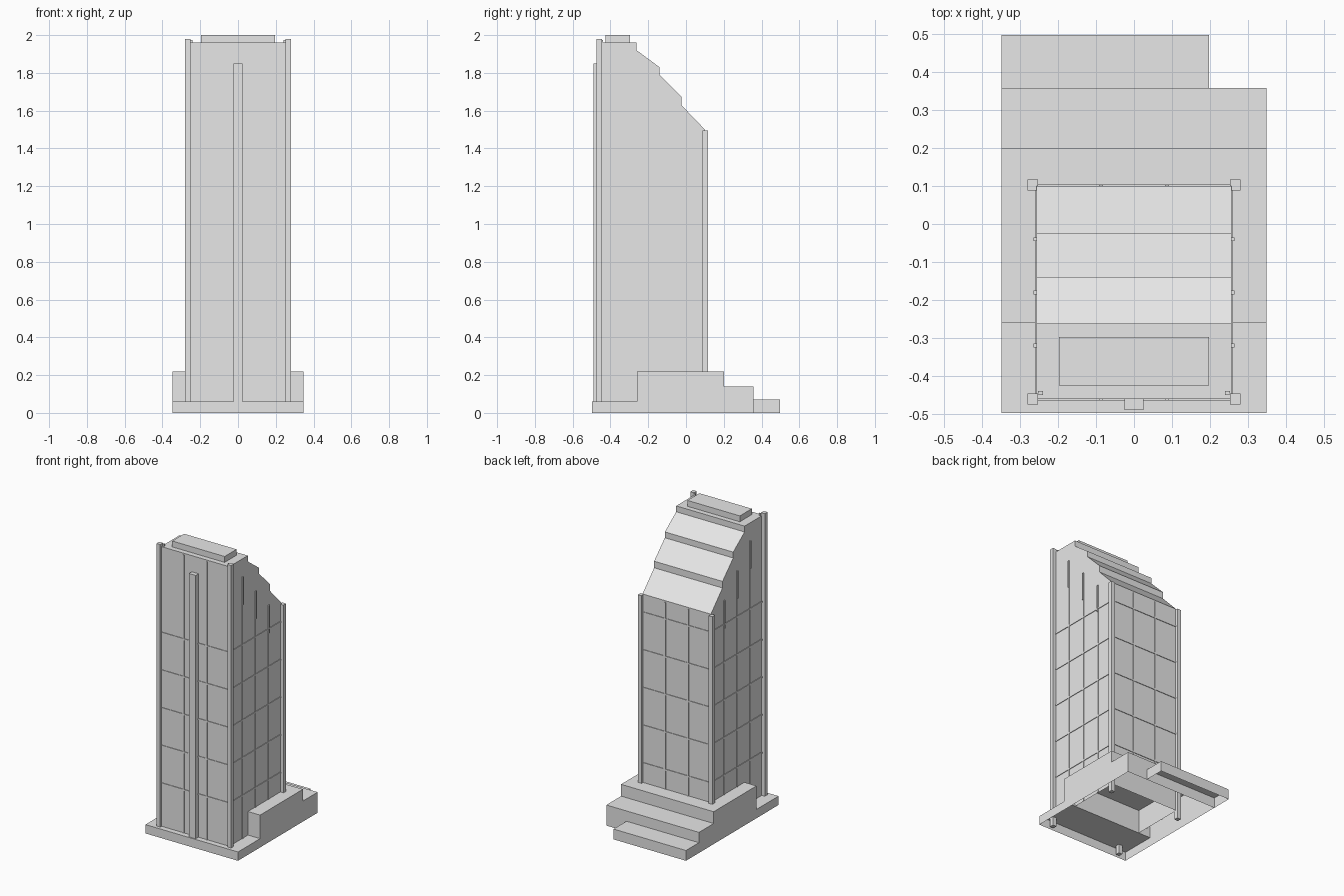
import bpy, bmesh
from mathutils import Vector

cube = bpy.data.objects.get("Cube")
if cube:
    bpy.data.objects.remove(cube, do_unlink=True)

grey = bpy.data.materials.new("light_grey")
grey.use_nodes = True
colour = (0.8, 0.8, 0.8, 1)
grey.diffuse_color = colour
grey.node_tree.nodes["Principled BSDF"].inputs["Base Color"].default_value = colour


def finish(name, bm, open_bottom=False):
    """Turn a bmesh into a flat shaded object, optionally without its underside."""
    bmesh.ops.recalc_face_normals(bm, faces=bm.faces)
    if open_bottom:
        low = min(v.co.z for v in bm.verts)
        under = [f for f in bm.faces if all(v.co.z < low + 1e-4 for v in f.verts)]
        bmesh.ops.delete(bm, geom=under, context="FACES")
    mesh = bpy.data.meshes.new(name)
    bm.to_mesh(mesh)
    bm.free()
    mesh.materials.append(grey)
    obj = bpy.data.objects.new(name, mesh)
    bpy.context.collection.objects.link(obj)
    return obj


def box(name, x, y, z, open_bottom=False):
    """Box from (low, high) ranges on each axis."""
    bm = bmesh.new()
    bmesh.ops.create_cube(bm, size=1)
    for v in bm.verts:
        v.co = [r[0] + (c + 0.5) * (r[1] - r[0]) for c, r in zip(v.co, (x, y, z))]
    return finish(name, bm, open_bottom)


def side_extrusion(name, profile, half_width):
    """Extrude a (y, z) outline across x, leaving the bottom open."""
    bm = bmesh.new()
    face = bm.faces.new([bm.verts.new((-half_width, y, z)) for y, z in profile])
    new = bmesh.ops.extrude_face_region(bm, geom=[face], use_keep_orig=True)["geom"]
    moved = [g for g in new if isinstance(g, bmesh.types.BMVert)]
    bmesh.ops.translate(bm, verts=moved, vec=Vector((2 * half_width, 0, 0)))
    return finish(name, bm, True)


FRONT, BACK, SIDE = -0.46, 0.1, 0.257
ROOF, EAVE, PLINTH, PODIUM = 1.96, 1.5, 0.06, 0.22

# Stepped podium shell and its narrower back step
side_extrusion("podium", [
    (-0.497, 0), (-0.497, PLINTH), (-0.26, PLINTH), (-0.26, PODIUM),
    (0.2, PODIUM), (0.2, 0.14), (0.358, 0.14), (0.358, 0)], 0.348)
box("back_step", (-0.348, 0.197), (0.358, 0.497), (0, 0.07), True)

# Tower with three sloping roof terraces
side_extrusion("tower", [
    (FRONT, PLINTH), (FRONT, ROOF), (-0.262, ROOF), (-0.262, 1.92),
    (-0.14, 1.83), (-0.14, 1.79), (-0.025, 1.675), (-0.025, 1.63),
    (BACK, EAVE), (BACK, PLINTH)], SIDE)
box("roof_block", (-0.197, 0.197), (-0.425, -0.297), (ROOF, 2))

# Corner columns, parapet stubs and the central front fin
for s, label in ((1, "left"), (-1, "right")):
    x = sorted((s * 0.252, s * 0.28))
    box("front_column_" + label, x, (-0.475, -0.446), (0, 1.98))
    box("back_column_" + label, x, (0.088, 0.117), (0, 1.495))
    box("parapet_stub_" + label, sorted((s * 0.24, s * 0.252)), (-0.45, -0.44), (ROOF - 0.02, 1.975))
box("front_fin", (-0.025, 0.025), (-0.49, -0.453), (PLINTH, 1.85))

# Horizontal floor bands around the tower
T, W = 0.004, 0.005
for i in range(5):
    z = 0.352 + i * 0.256
    box(f"floor_band_{i + 1}", (-SIDE - T, SIDE + T), (FRONT - T, BACK + T), (z - W, z + W))

# Vertical mullions on front and back
for s in (-1, 1):
    x = (s * 0.087 - W, s * 0.087 + W)
    box("front_mullion", x, (FRONT - T, FRONT), (PLINTH, ROOF - 0.01))
    box("back_mullion", x, (BACK, BACK + T), (PODIUM, EAVE - 0.01))

# Side mullions, with a deeper upper piece that follows the falling roof
for s in (-1, 1):
    for i in range(3):
        y = -0.32 + i * 0.14
        top = 1.84 - i * 0.15
        box("side_mullion", sorted((s * SIDE, s * (SIDE + T))), (y - W, y + W), (PLINTH, top))
        box("upper_mullion", sorted((s * SIDE, s * (SIDE + 0.007))), (y - W, y + W), (top - 0.19, top))
